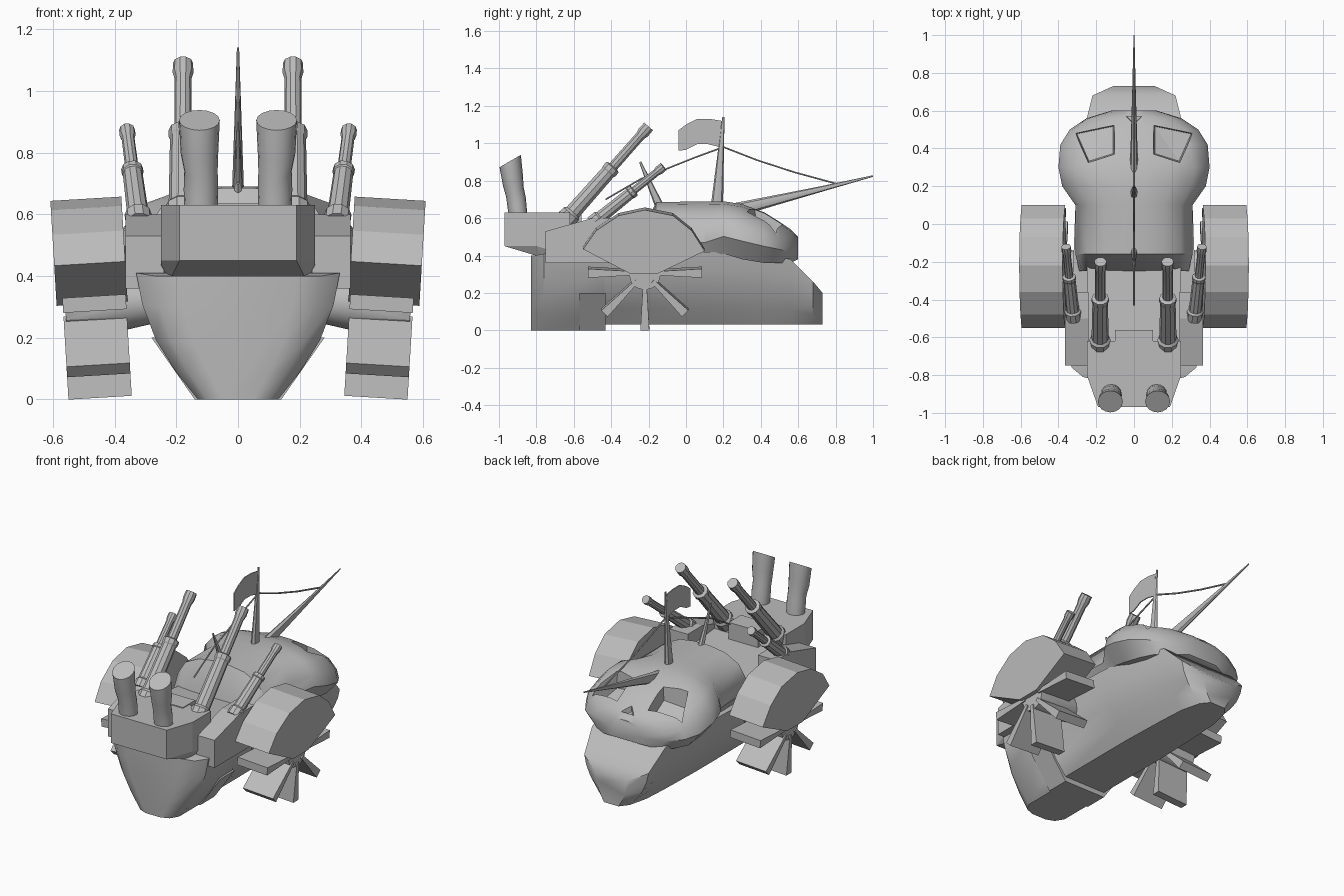
import bpy, bmesh, math
from mathutils import Vector

old = bpy.data.objects.get("Cube")
if old:
    bpy.data.objects.remove(old)

grey = bpy.data.materials.new("hull grey")
grey.use_nodes = True
grey.diffuse_color = (0.5, 0.5, 0.5, 1)
grey.node_tree.nodes["Principled BSDF"].inputs["Base Color"].default_value = (0.5, 0.5, 0.5, 1)


def finish(name, bm, mirror=False, smooth=30):
    bmesh.ops.recalc_face_normals(bm, faces=bm.faces)
    me = bpy.data.meshes.new(name)
    bm.to_mesh(me)
    bm.free()
    me.materials.append(grey)
    ob = bpy.data.objects.new(name, me)
    bpy.context.collection.objects.link(ob)
    bpy.ops.object.select_all(action='DESELECT')
    ob.select_set(True)
    bpy.context.view_layer.objects.active = ob
    if smooth:
        bpy.ops.object.shade_smooth_by_angle(angle=math.radians(smooth))
    if mirror:
        ob.modifiers.new("Mirror", 'MIRROR')
        bpy.ops.object.modifier_apply(modifier="Mirror")
    return ob


def bridge(rings, caps=True):
    bm = bmesh.new()
    loops = [[bm.verts.new(p) for p in ring] for ring in rings]
    n = len(loops[0])
    for a, b in zip(loops, loops[1:]):
        for i in range(n):
            j = (i + 1) % n
            bm.faces.new((a[i], a[j], b[j], b[i]))
    if caps:
        bm.faces.new(loops[0])
        bm.faces.new(loops[-1])
    return bm


def solid(name, pts, mirror=False):
    """Convex block; mirror doubles the part onto the other side."""
    bm = bmesh.new()
    for p in pts:
        bm.verts.new(p)
    bmesh.ops.convex_hull(bm, input=bm.verts)
    bmesh.ops.dissolve_limit(bm, angle_limit=0.02, verts=bm.verts, edges=bm.edges)
    return finish(name, bm, mirror, smooth=0)


def prism(name, profile, x0, x1, mirror=False, tilt=0):
    """Side profile (y, z) extruded over x, tilted about the paddle centre."""
    def place(x, y, z):
        return (x + (z - 0.35) * tilt, y, z - (x - 0.48) * tilt)
    rings = [[place(x, y, z) for y, z in profile] for x in (x0, x1)]
    return finish(name, bridge(rings), mirror, smooth=0)


def tube(name, path, sides=12, mirror=False, axis=None, flat=1):
    """Round rings (x, y, z, radius) along a straight or bent path."""
    pts = [Vector(p[:3]) for p in path]
    rings = []
    for i, p in enumerate(path):
        d = Vector(axis) if axis else pts[-1] - pts[0]
        d.normalize()
        u = Vector((1, 0, 0)) if abs(d.x) < 0.9 else Vector((0, 1, 0))
        v = d.cross(u).normalized()
        u = v.cross(d)
        rings.append([pts[i] + p[3] * (u * flat * math.cos(t) + v * math.sin(t))
                      for t in (2 * math.pi * k / sides for k in range(sides))])
    return finish(name, bridge(rings), mirror)


def loft(name, stations, shape, smooth):
    """Mirror-symmetric sections; shape gives the right half from bottom to top."""
    rings = []
    for s in stations:
        half = shape(*s)
        rings.append(half + [(-x, y, z) for x, y, z in reversed(half)])
    return finish(name, bridge(rings), smooth=smooth)


# Hull with narrow keel and blunt jaw: y, keel z, keel width, top width, top z
def hull_shape(y, zb, wb, wt, zt):
    return [(wb + (wt - wb) * a, y, zb + (zt - zb) * b)
            for a, b in ((0, 0), (0.36, 0.22), (0.68, 0.47), (0.9, 0.75), (1, 1))]


loft("hull", [(-0.83, 0, 0.05, 0.19, 0.4), (-0.81, 0, 0.1, 0.27, 0.4),
              (-0.76, 0, 0.13, 0.33, 0.41), (-0.44, 0, 0.13, 0.33, 0.42),
              (-0.43, 0.03, 0.14, 0.33, 0.42), (0.1, 0.03, 0.14, 0.31, 0.42),
              (0.4, 0.03, 0.13, 0.28, 0.41), (0.56, 0.03, 0.12, 0.25, 0.38),
              (0.68, 0.03, 0.09, 0.22, 0.26), (0.73, 0.03, 0.05, 0.11, 0.2)],
     hull_shape, 40)
solid("hull_step", [(s * x, y, z) for s in (1, -1) for y in (-0.57, -0.43)
                    for x, z in ((0.14, 0), (0.28, 0.2))])


# Skull cranium: y, half width, bottom z, top z
def skull_shape(y, w, zb, zt):
    return [(w * a, y, zb + (zt - zb) * b)
            for a, b in ((0.8, 0), (1, 0.33), (0.96, 0.55), (0.8, 0.8), (0.5, 0.95), (0.17, 1))]


skull = loft("skull", [(-0.25, 0.29, 0.38, 0.5), (-0.16, 0.31, 0.38, 0.685),
                       (0.1, 0.31, 0.36, 0.69), (0.2, 0.38, 0.41, 0.69),
                       (0.3, 0.4, 0.38, 0.675), (0.42, 0.39, 0.36, 0.63),
                       (0.5, 0.34, 0.36, 0.58), (0.56, 0.25, 0.36, 0.54),
                       (0.6, 0.12, 0.38, 0.5)], skull_shape, 35)

# Eye sockets and nose hole, cut into the skull
rim = [(0.09, 0.36, 0.58), (0.09, 0.54, 0.47), (0.33, 0.49, 0.43), (0.25, 0.31, 0.54)]
mid = sum((Vector(p) for p in rim), Vector()) / 4
cutters = []
for side in (1, -1):
    pts = [mid.lerp(Vector(p), 0.8) for p in rim] + [Vector((x, y, 0.85)) for x, y, z in rim]
    cutters.append(solid("eye_cutter", [(side * p.x, p.y, p.z) for p in pts]))
cutters.append(solid("nose_cutter", [(0, 0.53, 0.7), (0.05, 0.57, 0.7), (-0.05, 0.57, 0.7),
                                     (0, 0.53, 0.53), (0.04, 0.57, 0.48), (-0.04, 0.57, 0.48)]))
for c in cutters:
    m = skull.modifiers.new("Cut", 'BOOLEAN')
    m.operation, m.solver, m.object = 'DIFFERENCE', 'EXACT', c
    bpy.context.view_layer.objects.active = skull
    bpy.ops.object.modifier_apply(modifier=m.name)
    bpy.data.objects.remove(c)

# Stern block, lower deck and side gun platforms
solid("stern_block", [(s * x, y, z) for s in (1, -1) for x, y, z in
                      ((0.19, -0.97, 0.63), (0.25, -0.8, 0.63), (0.25, -0.62, 0.63),
                       (0.19, -0.97, 0.45), (0.25, -0.8, 0.45), (0.25, -0.62, 0.4),
                       (0.22, -0.77, 0.39))])
prism("lower_deck", [(-0.65, 0.38), (-0.65, 0.54), (-0.2, 0.5), (-0.2, 0.38)], -0.25, 0.25)
prism("hatch", [(-0.68, 0.5), (-0.68, 0.635), (-0.56, 0.635), (-0.56, 0.5)], -0.1, 0.1)
prism("gun_platform", [(-0.75, 0.36), (-0.75, 0.53), (-0.5, 0.6), (-0.36, 0.6), (-0.36, 0.36)],
      0.24, 0.365, True)

# Guns: stepped barrels with a base collar and flared muzzle
def gun(name, a, b, r):
    a, b = Vector(a), Vector(b)
    steps = ((0, 1.25), (0.1, 1.25), (0.12, 1), (0.53, 0.92), (0.54, 1.02), (0.58, 1.02),
             (0.59, 0.62), (0.9, 0.6), (0.94, 0.75), (1, 0.72))
    tube(name, [(*a.lerp(b, t), r * k) for t, k in steps], 10, True)


gun("large_gun", (0.18, -0.66, 0.57), (0.178, -0.2, 1.09), 0.045)
gun("small_gun", (0.32, -0.5, 0.57), (0.36, -0.12, 0.875), 0.035)

# Funnels with slanted tops
tube("funnel", [(0.12, -0.89, 0.56, 0.052), (0.12, -0.905, 0.68, 0.056), (0.12, -0.915, 0.74, 0.054),
                (0.125, -0.925, 0.8, 0.061), (0.125, -0.94, 0.905, 0.066)],
     16, True, axis=(0, -0.5, 0.87))

# Paddle wheels under fan-shaped covers
prism("paddle_cover", [(-0.55, 0.44), (-0.48, 0.54), (-0.36, 0.62), (-0.22, 0.65), (-0.07, 0.62),
                       (0.03, 0.54), (0.1, 0.43), (-0.15, 0.31), (-0.3, 0.31)],
      0.36, 0.59, True, 0.06)
for k in range(5):
    t = math.pi + k * math.pi / 4
    c, s = math.cos(t), math.sin(t)
    blade = [(-0.22 + r * c - h * s, 0.31 + r * s + h * c)
             for r, h in ((0.06, 0.01), (0.305, 0.024), (0.305, -0.024), (0.06, -0.01))]
    prism("paddle_blade", blade, 0.365, 0.57, True, 0.06)
tube("paddle_axle", [(0.26, -0.22, 0.32, 0.07), (0.37, -0.22, 0.31, 0.085), (0.56, -0.22, 0.3, 0.085)],
     12, True)

# Masts, bowsprit, flag and rigging
tube("main_mast", [(0, 0.165, 0.66, 0.033), (0, 0.2, 1.14, 0.006)], 8, flat=0.6)
tube("rear_mast", [(0, -0.14, 0.66, 0.024), (0, -0.245, 0.9, 0.006)], 8, flat=0.7)
tube("bowsprit", [(0, 0.25, 0.64, 0.038), (0, 0.7, 0.75, 0.016), (0, 1, 0.825, 0.004)], 8, flat=0.6)
prism("flag", [(-0.04, 0.96), (0.0, 0.965), (0.06, 0.995), (0.12, 0.995), (0.18, 0.98), (0.19, 1.12),
               (0.13, 1.13), (0.06, 1.13), (0.0, 1.1), (-0.04, 1.07)], -0.003, 0.003)
for name, pts in (("front_rope", ((0.2, 0.98), (0.38, 0.91), (0.58, 0.845), (0.8, 0.785))),
                  ("rear_rope", ((0.2, 0.98), (0.05, 0.925), (-0.1, 0.865), (-0.24, 0.81),
                                 (-0.43, 0.7)))):
    tube(name, [(0, y, z, 0.005) for y, z in pts], 6)
